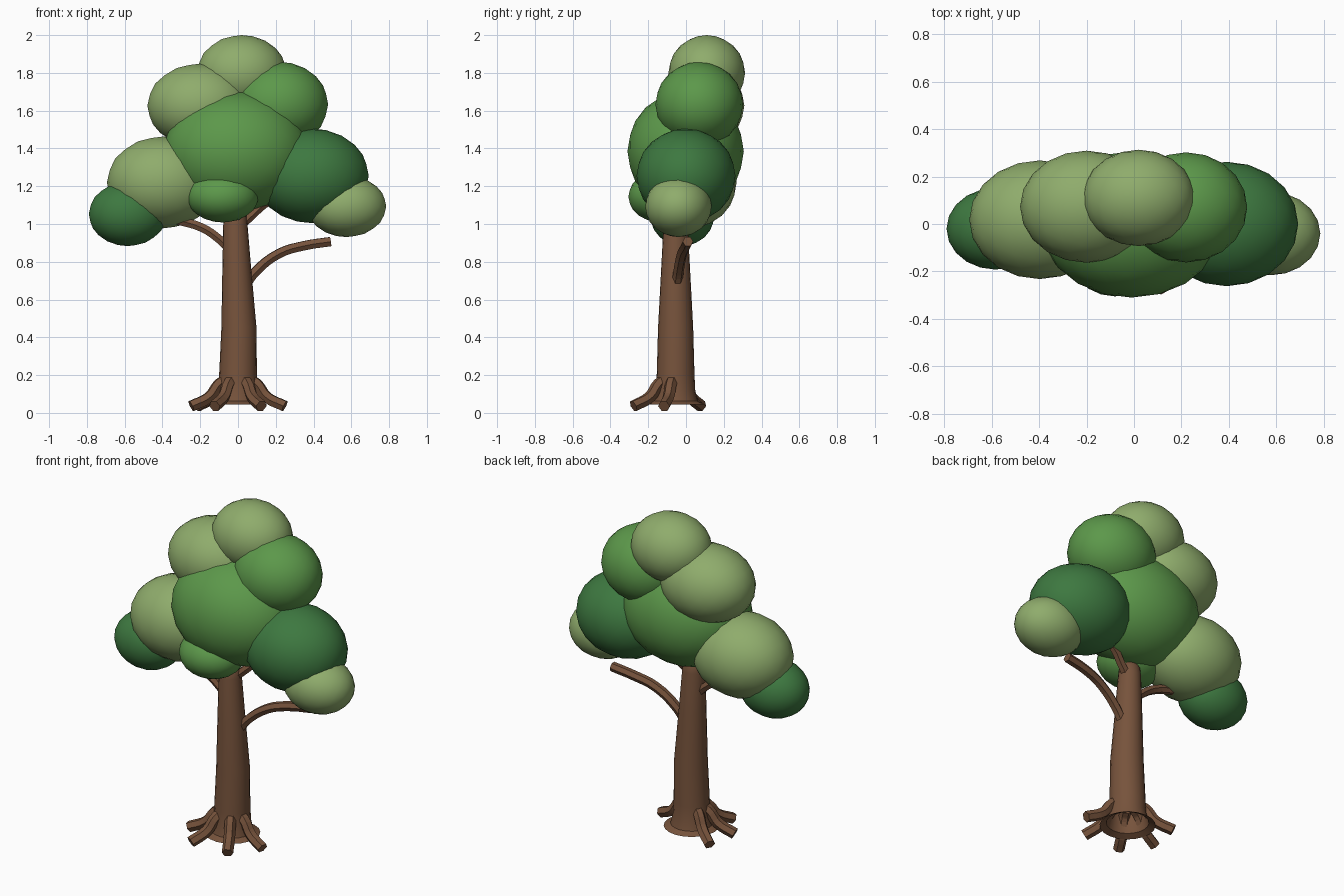
import bpy
import math

cube = bpy.data.objects.get("Cube")
if cube:
    bpy.data.objects.remove(cube, do_unlink=True)


def make_material(name, rgb):
    mat = bpy.data.materials.new(name)
    mat.use_nodes = True
    mat.diffuse_color = (*rgb, 1)
    bsdf = next(n for n in mat.node_tree.nodes if n.type == "BSDF_PRINCIPLED")
    bsdf.inputs["Base Color"].default_value = (*rgb, 1)
    bsdf.inputs["Roughness"].default_value = 0.9
    return mat


BARK = make_material("bark brown", (0.184, 0.087, 0.045))
LIGHT = make_material("light leaf green", (0.275, 0.413, 0.150))
MID = make_material("mid leaf green", (0.107, 0.314, 0.069))
DARK = make_material("dark leaf green", (0.047, 0.188, 0.051))


def select_only(obj):
    bpy.ops.object.select_all(action="DESELECT")
    obj.select_set(True)
    bpy.context.view_layer.objects.active = obj


def leaf_clump(name, mat, centre, radii):
    """Smooth ellipsoid of foliage."""
    bpy.ops.mesh.primitive_ico_sphere_add(subdivisions=3, radius=1, location=centre)
    obj = bpy.context.object
    obj.name = obj.data.name = name
    obj.scale = radii
    bpy.ops.object.transform_apply(location=False, rotation=False, scale=True)
    bpy.ops.object.shade_smooth()
    obj.data.materials.append(mat)


def limb(name, points, radius):
    """Six-sided tube along a smooth path, capped at both ends."""
    curve = bpy.data.curves.new(name, "CURVE")
    curve.dimensions = "3D"
    curve.bevel_depth = radius
    curve.bevel_resolution = 1
    curve.resolution_u = 4
    curve.use_fill_caps = True
    spline = curve.splines.new("BEZIER")
    spline.bezier_points.add(len(points) - 1)
    for bp, co in zip(spline.bezier_points, points):
        bp.co = co
        bp.handle_left_type = bp.handle_right_type = "AUTO"
    obj = bpy.data.objects.new(name, curve)
    bpy.context.collection.objects.link(obj)
    select_only(obj)
    bpy.ops.object.convert(target="MESH")
    obj = bpy.context.object
    obj.data.materials.clear()
    obj.data.materials.append(BARK)
    bpy.ops.object.shade_flat()


# Trunk: stacked rings (radius, height, x offset), open underneath with a flared brim
TRUNK_Y = -0.055
rings = [(0.155, 0.045, 0), (0.118, 0.062, 0), (0.104, 0.12, 0), (0.100, 0.2, 0),
         (0.093, 0.45, 0.005), (0.077, 0.75, -0.006), (0.064, 1.0, -0.014),
         (0.058, 1.05, -0.015), (0.04, 1.075, -0.015)]
SIDES = 20
verts, faces = [], []
for r, z, x in rings:
    for i in range(SIDES):
        a = math.tau * i / SIDES
        verts.append((x + r * math.cos(a), TRUNK_Y + r * math.sin(a), z))
for k in range(len(rings) - 1):
    for i in range(SIDES):
        j = (i + 1) % SIDES
        faces.append((k * SIDES + i, k * SIDES + j,
                      (k + 1) * SIDES + j, (k + 1) * SIDES + i))
faces.append(tuple(range((len(rings) - 1) * SIDES, len(rings) * SIDES)))
mesh = bpy.data.meshes.new("trunk")
mesh.from_pydata(verts, [], faces)
mesh.materials.append(BARK)
trunk = bpy.data.objects.new("trunk", mesh)
bpy.context.collection.objects.link(trunk)
select_only(trunk)
bpy.ops.object.shade_smooth_by_angle(angle=math.radians(35))

# Roots: fanned around the front and sides, curling out from the trunk base
root_path = [(0.06, 0.175), (0.10, 0.155), (0.155, 0.085), (0.255, 0.036)]
for n, degrees in enumerate((148, 194, 241, 299, 346), 1):
    c, s = math.cos(math.radians(degrees)), math.sin(math.radians(degrees))
    limb(f"root_{n}", [(r * c, TRUNK_Y + r * s, z) for r, z in root_path], 0.032)

# Branches
limb("branch_left_low", [(0.03, -0.05, 0.66), (0.09, -0.04, 0.745),
                         (0.22, -0.02, 0.845), (0.35, 0.0, 0.885),
                         (0.49, 0.01, 0.907)], 0.028)
limb("branch_right", [(-0.03, -0.05, 0.85), (-0.10, -0.05, 0.92),
                      (-0.19, -0.05, 0.98), (-0.32, -0.04, 1.02)], 0.026)
limb("branch_left_high", [(0.0, -0.05, 0.98), (0.07, -0.03, 1.045),
                          (0.13, -0.01, 1.10), (0.22, 0.0, 1.16)], 0.026)

# Foliage clumps
leaf_clump("crown_top", LIGHT, (0.02, 0.11, 1.80), (0.237, 0.203, 0.2))
leaf_clump("crown_upper_right", LIGHT, (-0.20, 0.073, 1.627), (0.28, 0.236, 0.222))
leaf_clump("crown_upper_left", MID, (0.22, 0.07, 1.633), (0.257, 0.232, 0.225))
leaf_clump("crown_centre", MID, (-0.01, -0.002, 1.385), (0.385, 0.308, 0.32))
leaf_clump("crown_side_right", LIGHT, (-0.397, 0.018, 1.22), (0.297, 0.25, 0.243))
leaf_clump("crown_tip_right", DARK, (-0.583, -0.02, 1.053), (0.207, 0.172, 0.17))
leaf_clump("crown_front_low", MID, (-0.08, -0.135, 1.145), (0.19, 0.17, 0.137))
leaf_clump("crown_side_left", DARK, (0.39, 0.0, 1.255), (0.302, 0.262, 0.25))
leaf_clump("crown_tip_left", LIGHT, (0.575, -0.04, 1.093), (0.21, 0.176, 0.162))
